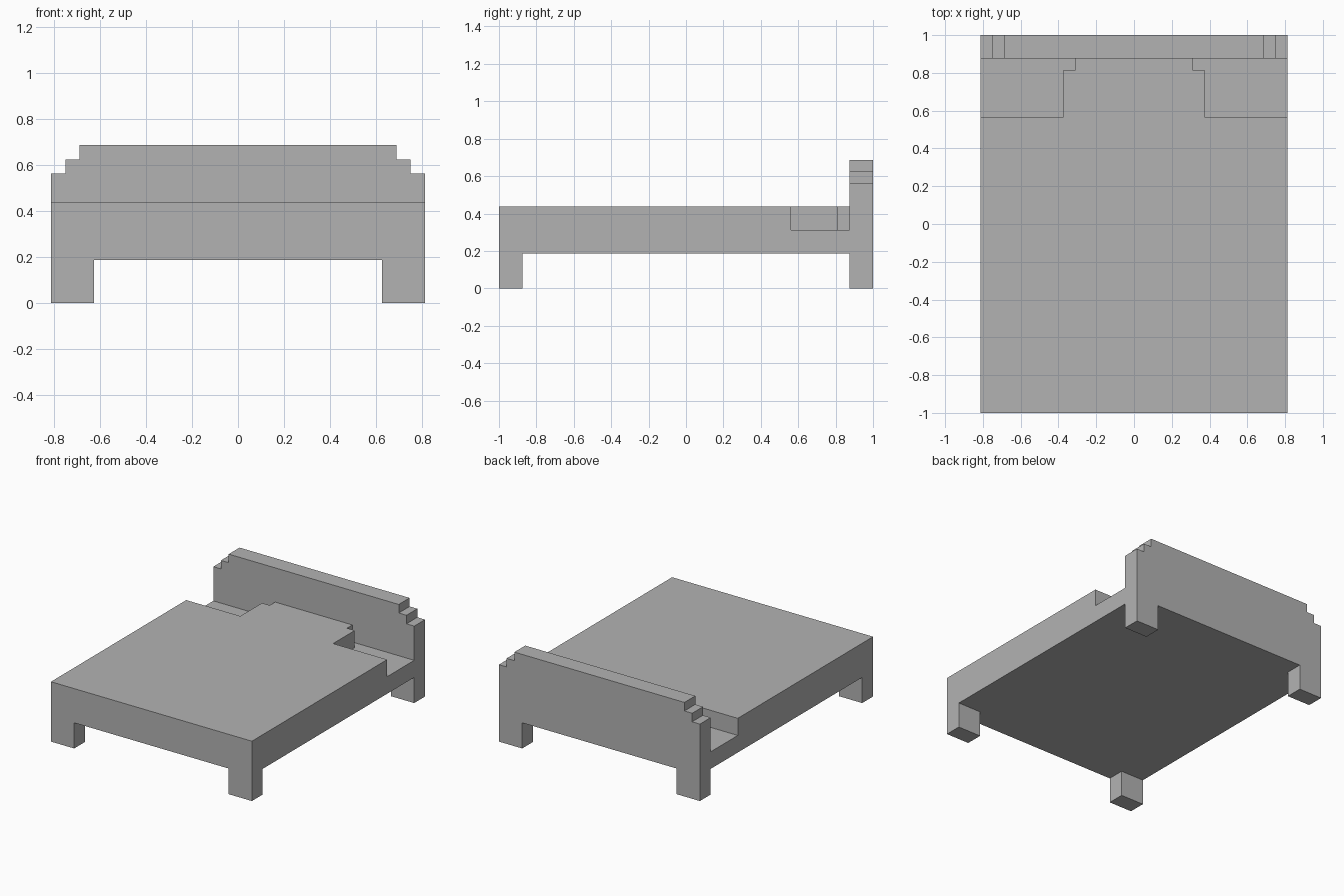
import bpy
import bmesh
from mathutils import Vector

cube = bpy.data.objects.get("Cube")
if cube:
    bpy.data.objects.remove(cube, do_unlink=True)

GREY = (0.45, 0.45, 0.45, 1.0)
mat = bpy.data.materials.new("plain_grey")
mat.use_nodes = True
mat.diffuse_color = GREY
mat.node_tree.nodes["Principled BSDF"].inputs["Base Color"].default_value = GREY

U = 1 / 16                       # the model sits on a regular grid
W, L = 13 * U, 16 * U            # half width and half length
HEAD_Y = 14 * U                  # front face of the headboard
FRAME_Z, DECK_Z, TOP_Z = 3 * U, 5 * U, 7 * U


def prism(name, half_outline, place, depth):
    """Mirror a half outline (x > 0) and extrude it along the depth vector."""
    outline = half_outline + [(-x, v) for x, v in reversed(half_outline)]
    bm = bmesh.new()
    face = bm.faces.new([bm.verts.new(place(x, v)) for x, v in outline])
    result = bmesh.ops.extrude_face_region(bm, geom=[face], use_keep_orig=True)
    moved = [g for g in result["geom"] if isinstance(g, bmesh.types.BMVert)]
    bmesh.ops.translate(bm, verts=moved, vec=Vector(depth))
    bmesh.ops.recalc_face_normals(bm, faces=bm.faces)
    mesh = bpy.data.meshes.new(name)
    bm.to_mesh(mesh)
    bm.free()
    mesh.materials.append(mat)
    obj = bpy.data.objects.new(name, mesh)
    bpy.context.collection.objects.link(obj)
    return obj


# Bed base: full-width slab up to the headboard
prism("bed_base", [(W, -L), (W, HEAD_Y)],
      lambda x, y: (x, y, FRAME_Z), (0, 0, DECK_Z - FRAME_Z))

# Blanket: upper layer, cut away at both pillow corners
blanket = [(W, -L), (W, 9 * U), (6 * U, 9 * U), (6 * U, 13 * U),
           (5 * U, 13 * U), (5 * U, HEAD_Y)]
prism("blanket", blanket,
      lambda x, y: (x, y, DECK_Z), (0, 0, TOP_Z - DECK_Z))

# Headboard: stepped top corners, with the back legs in one piece
headboard = [(10 * U, FRAME_Z), (10 * U, 0), (W, 0), (W, 9 * U),
             (12 * U, 9 * U), (12 * U, 10 * U), (11 * U, 10 * U), (11 * U, 11 * U)]
prism("headboard", headboard,
      lambda x, z: (x, HEAD_Y, z), (0, L - HEAD_Y, 0))

# Front legs
for side, name in ((1, "front_left_leg"), (-1, "front_right_leg")):
    leg = prism(name, [(1.5 * U, 0), (1.5 * U, FRAME_Z)],
                lambda x, z: (x, 0, z), (0, 2 * U, 0))
    leg.location = (side * 11.5 * U, -L, 0)
